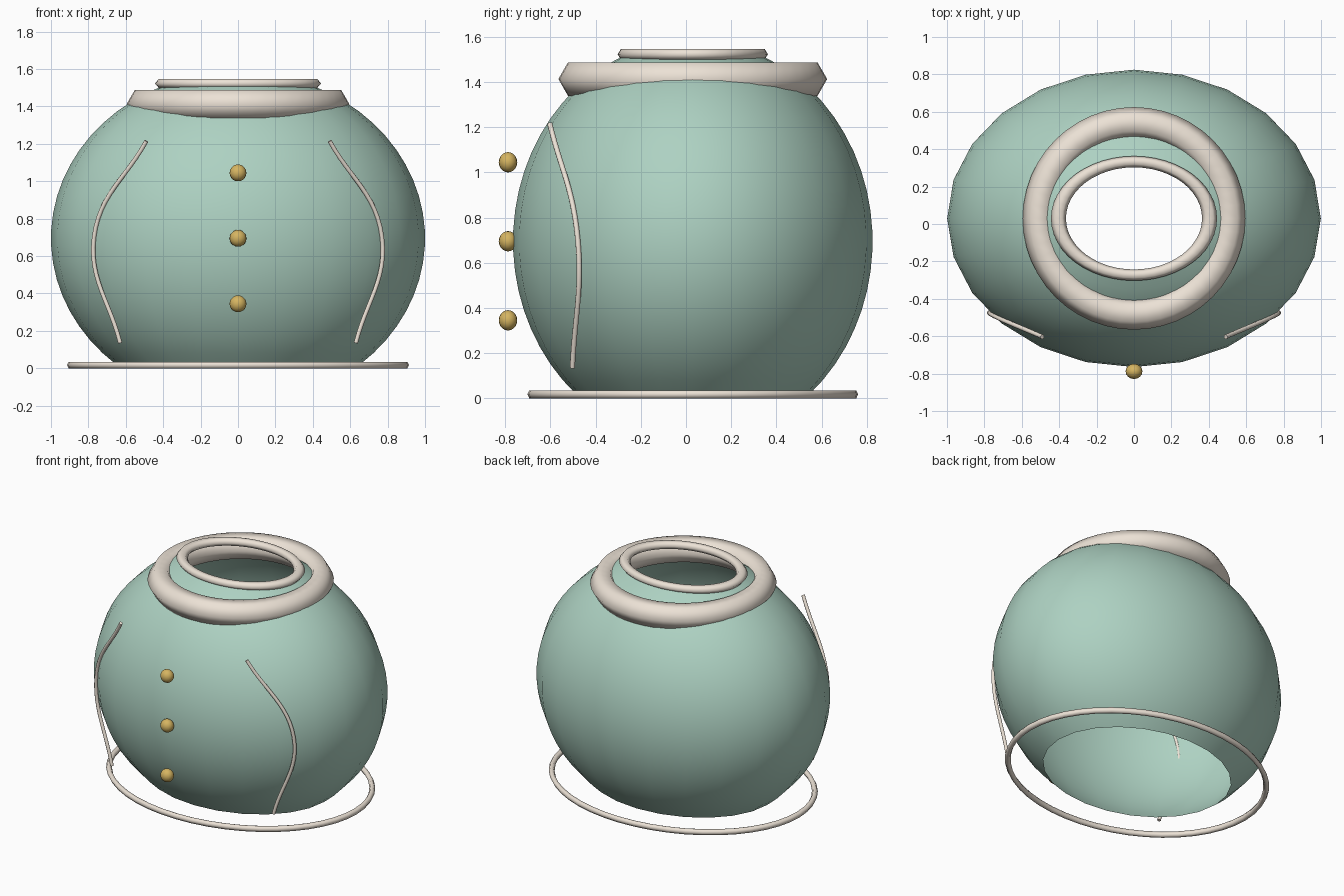
import bpy, bmesh, math

if "Cube" in bpy.data.objects:
    bpy.data.objects.remove(bpy.data.objects["Cube"])

CY = 0.03  # shared centre line of the garment


def material(name, rgb):
    m = bpy.data.materials.new(name)
    m.diffuse_color = (*rgb, 1)
    m.use_nodes = True
    m.node_tree.nodes["Principled BSDF"].inputs["Base Color"].default_value = m.diffuse_color
    return m


green = material("soft_green", (0.42, 0.64, 0.54))
cream = material("cream", (0.84, 0.76, 0.67))
gold = material("gold", (0.67, 0.46, 0.12))


def add_mesh(name, bm, mat):
    bmesh.ops.recalc_face_normals(bm, faces=bm.faces)
    for f in bm.faces:
        f.smooth = True
    me = bpy.data.meshes.new(name)
    bm.to_mesh(me)
    bm.free()
    ob = bpy.data.objects.new(name, me)
    bpy.context.collection.objects.link(ob)
    me.materials.append(mat)
    return ob


def lathe(name, profile, segs, yscale, mat, closed=False):
    """Spin (radius, z) points round z with an elliptical plan."""
    bm = bmesh.new()
    rows = []
    for r, z in profile:
        rows.append([bm.verts.new((r * math.cos(2 * math.pi * i / segs),
                                   CY + yscale * r * math.sin(2 * math.pi * i / segs), z))
                     for i in range(segs)])
    pairs = list(zip(rows, rows[1:]))
    if closed:
        pairs.append((rows[-1], rows[0]))
    for a, b in pairs:
        for i in range(segs):
            j = (i + 1) % segs
            bm.faces.new((a[i], a[j], b[j], b[i]))
    return add_mesh(name, bm, mat)


def ring(name, major, minor, half_h, z, yscale, segs=48):
    """Six-sided trim ring."""
    k = half_h / math.sin(math.pi / 3)
    prof = [(major + minor * math.cos(i * math.pi / 3), z + k * math.sin(i * math.pi / 3))
            for i in range(6)]
    return lathe(name, prof, segs, yscale, cream, closed=True)


# Body: open-ended rounded shell
ZC, RZ = 0.695, 0.89
a0, a1 = math.asin((0.02 - ZC) / RZ), math.asin((1.515 - ZC) / RZ)
angles = [a0 + (a1 - a0) * i / 20 for i in range(21)]
lathe("body", [(math.cos(a), ZC + RZ * math.sin(a)) for a in angles], 24, 0.796, green)

# Collar, neck trim and hem
ring("collar", 0.51, 0.085, 0.074, 1.413, 1.0)
ring("neck_trim", 0.404, 0.04, 0.0235, 1.523, 0.75)
ring("hem", 0.895, 0.02, 0.0175, 0.0175, 0.8)

# Front buttons
for i, z in enumerate((0.345, 0.695, 1.045)):
    bm = bmesh.new()
    bmesh.ops.create_uvsphere(bm, u_segments=16, v_segments=10, radius=1)
    for v in bm.verts:
        v.co = (v.co.x * 0.045, -0.788 + v.co.y * 0.041, z + v.co.z * 0.045)
    add_mesh(f"button_{i + 1}", bm, gold)

# Mirrored seam piping
for side, s in (("left", -1), ("right", 1)):
    cu = bpy.data.curves.new(f"seam_{side}", "CURVE")
    cu.dimensions = "3D"
    cu.bevel_depth = 0.012
    cu.bevel_resolution = 2
    cu.use_fill_caps = True
    sp = cu.splines.new("BEZIER")
    sp.bezier_points.add(2)
    for p, (x, y, z) in zip(sp.bezier_points, ((0.49, -0.603, 1.215),
                                               (0.77, -0.479, 0.70),
                                               (0.63, -0.503, 0.135))):
        p.co = (s * x, y, z)
        p.handle_left_type = p.handle_right_type = "AUTO"
    cu.materials.append(cream)
    bpy.context.collection.objects.link(bpy.data.objects.new(f"seam_{side}", cu))
